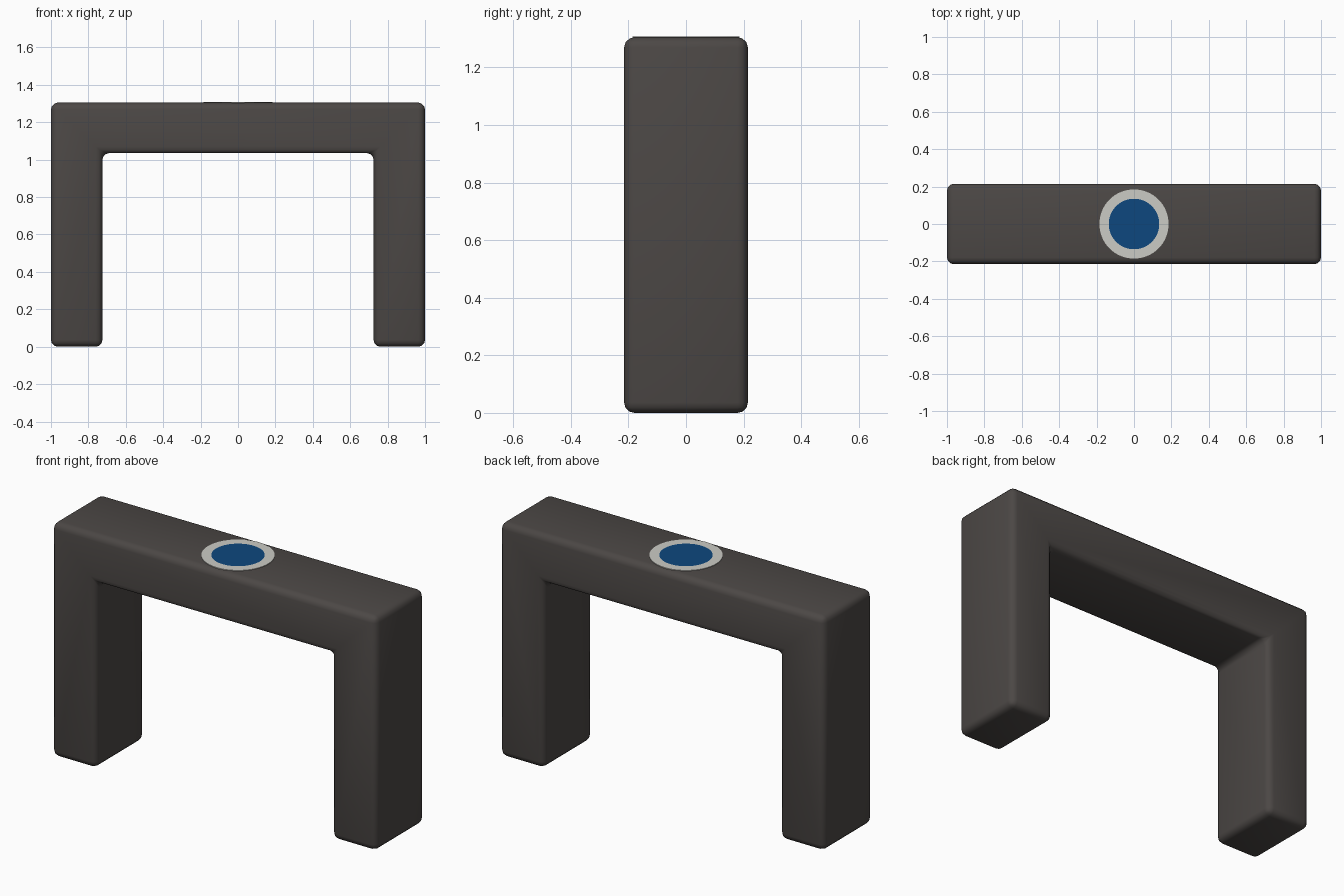
import bpy, bmesh, math

if "Cube" in bpy.data.objects:
    bpy.data.objects.remove(bpy.data.objects["Cube"])


def material(name, rgb):
    m = bpy.data.materials.new(name)
    m.diffuse_color = (*rgb, 1)
    m.use_nodes = True
    m.node_tree.nodes["Principled BSDF"].inputs["Base Color"].default_value = m.diffuse_color
    return m


charcoal = material("charcoal", (0.072, 0.064, 0.060))
pale_grey = material("pale grey", (0.60, 0.60, 0.56))
deep_blue = material("deep blue", (0.004, 0.064, 0.21))


def add_object(name, bm, mat):
    bmesh.ops.recalc_face_normals(bm, faces=bm.faces)
    mesh = bpy.data.meshes.new(name)
    bm.to_mesh(mesh)
    bm.free()
    mesh.materials.append(mat)
    ob = bpy.data.objects.new(name, mesh)
    bpy.context.collection.objects.link(ob)
    return ob


# Arch frame: mitred profile of two legs and a top beam, pulled through the depth
DEPTH, TOP = 0.215, 1.305
outer = [(-1, 0), (-1, TOP), (1, TOP), (1, 0)]
inner = [(-0.725, 0), (-0.725, 1.035), (0.725, 1.035), (0.725, 0)]
bm = bmesh.new()
ov = [bm.verts.new((x, -DEPTH, z)) for x, z in outer]
iv = [bm.verts.new((x, -DEPTH, z)) for x, z in inner]
for i in range(3):
    bm.faces.new((ov[i], ov[i + 1], iv[i + 1], iv[i]))
ext = bmesh.ops.extrude_face_region(bm, geom=bm.faces[:])
moved = [v for v in ext["geom"] if isinstance(v, bmesh.types.BMVert)]
bmesh.ops.translate(bm, verts=moved, vec=(0, 2 * DEPTH, 0))
# the extrusion may leave the starting faces behind: rebuild the front only if missing
bmesh.ops.remove_doubles(bm, verts=bm.verts, dist=1e-5)
front = [f for f in bm.faces if all(v.co.y < 0 for v in f.verts)]
if not front:
    for i in range(3):
        bm.faces.new((ov[i], iv[i], iv[i + 1], ov[i + 1]))
arch = add_object("arch_frame", bm, charcoal)
bevel = arch.modifiers.new("rounded edges", "BEVEL")
bevel.width = 0.036
bevel.segments = 3
bevel.limit_method = "ANGLE"
bevel.angle_limit = math.radians(40)
for p in arch.data.polygons:
    p.use_smooth = True


# Round button on top: pale ring around a blue disc, both thin plates
def plate(name, r_in, r_out, z0, z1, mat, n=64):
    bm = bmesh.new()
    loops = []
    for r, z in ((r_in, z0), (r_out, z0), (r_out, z1), (r_in, z1)):
        loops.append([bm.verts.new((r * math.cos(2 * math.pi * i / n),
                                    r * math.sin(2 * math.pi * i / n), z))
                      for i in range(n)] if r else None)
    if r_in:
        for a, b in zip(loops, loops[1:] + loops[:1]):
            for i in range(n):
                j = (i + 1) % n
                bm.faces.new((a[i], a[j], b[j], b[i]))
    else:
        low, high = loops[1], loops[2]
        bm.faces.new(low[::-1])
        bm.faces.new(high)
        for i in range(n):
            j = (i + 1) % n
            bm.faces.new((low[i], low[j], high[j], high[i]))
    return add_object(name, bm, mat)


plate("button_ring", 0.135, 0.185, TOP - 0.003, TOP + 0.003, pale_grey)
plate("button_disc", 0, 0.135, TOP - 0.003, TOP + 0.003, deep_blue)
